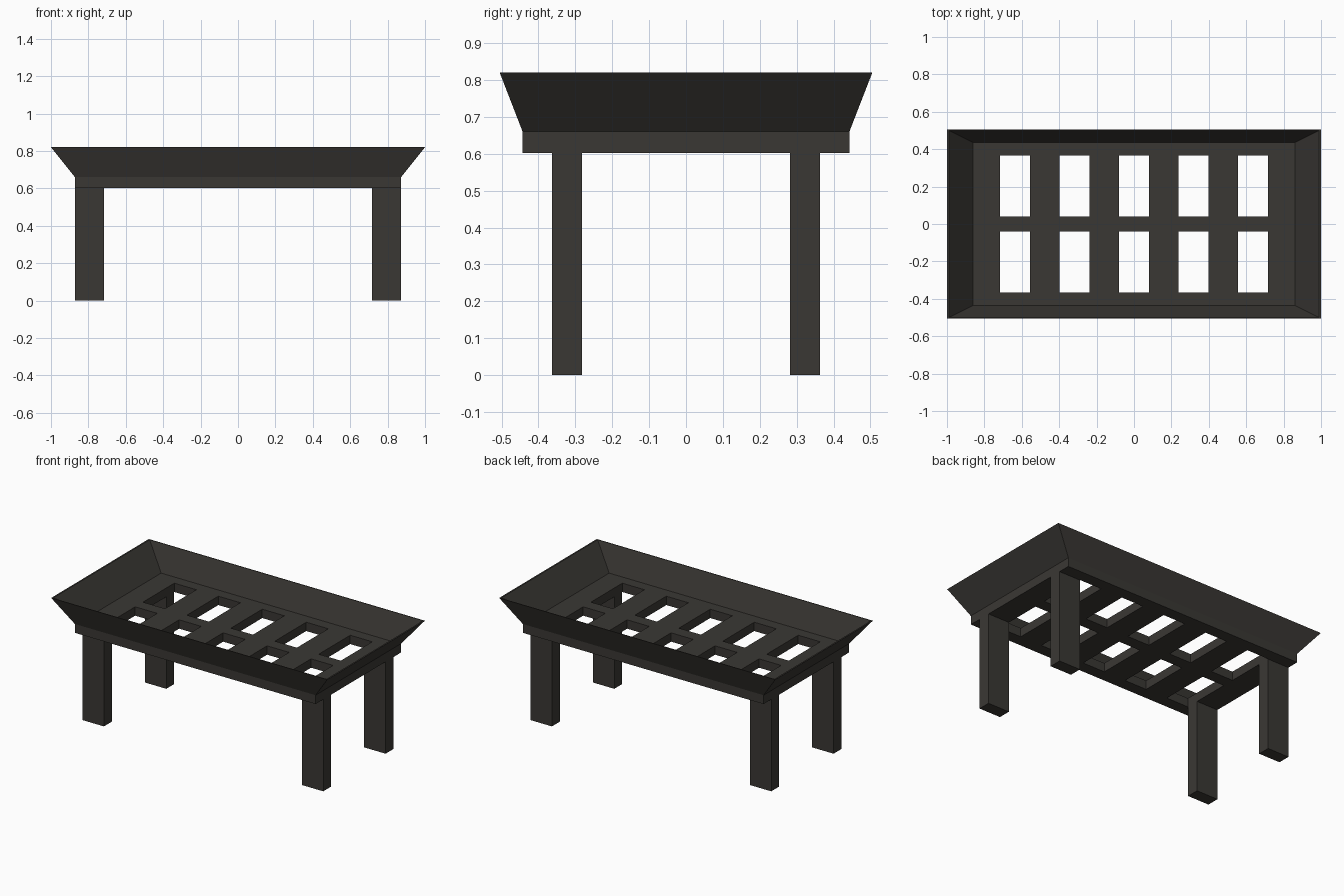
import bpy, bmesh

if "Cube" in bpy.data.objects:
    bpy.data.objects.remove(bpy.data.objects["Cube"])

mat = bpy.data.materials.new("dark_wood")
mat.diffuse_color = (0.042, 0.039, 0.034, 1)
mat.use_nodes = True
mat.node_tree.nodes["Principled BSDF"].inputs["Base Color"].default_value = mat.diffuse_color

Z_LEG, Z_DECK, Z_RIM = 0.602, 0.66, 0.82
DX, DY = 0.872, 0.443          # deck half sizes


def finish(bm, name):
    bmesh.ops.recalc_face_normals(bm, faces=bm.faces[:])
    mesh = bpy.data.meshes.new(name)
    bm.to_mesh(mesh)
    bm.free()
    mesh.materials.append(mat)
    obj = bpy.data.objects.new(name, mesh)
    bpy.context.collection.objects.link(obj)
    return obj


# Lattice deck: grid of cells with the openings left out, extruded to thickness
pitch, half = 0.3185, 0.08
xs = [-DX] + [i * pitch + s * half for i in range(-2, 3) for s in (-1, 1)] + [DX]
ys = [-DY, -0.365, -0.04, 0.04, 0.365, DY]
bm = bmesh.new()
grid = [[bm.verts.new((x, y, Z_LEG)) for y in ys] for x in xs]
for i in range(len(xs) - 1):
    for j in range(len(ys) - 1):
        if i % 2 and j % 2:
            continue
        bm.faces.new((grid[i][j], grid[i + 1][j], grid[i + 1][j + 1], grid[i][j + 1]))
ext = bmesh.ops.extrude_face_region(bm, geom=bm.faces[:], use_keep_orig=True)
top = [g for g in ext["geom"] if isinstance(g, bmesh.types.BMVert)]
bmesh.ops.translate(bm, verts=top, vec=(0, 0, Z_DECK - Z_LEG))
finish(bm, "lattice_deck")

# Flared rim: thin sloping walls made from four rectangular rings
rings = [(DX, DY, Z_DECK), (1.0, 0.505, Z_RIM),
         (0.99, 0.5, Z_RIM), (0.862, 0.436, Z_DECK)]
bm = bmesh.new()
loops = [[bm.verts.new((sx * x, sy * y, z))
          for sx, sy in ((-1, -1), (1, -1), (1, 1), (-1, 1))] for x, y, z in rings]
for r in range(4):
    a, b = loops[r], loops[(r + 1) % 4]
    for k in range(4):
        n = (k + 1) % 4
        bm.faces.new((a[k], a[n], b[n], b[k]))
finish(bm, "flared_rim")

# Four square-cut legs
for side, sx in (("left", -1), ("right", 1)):
    for end, sy in (("front", -1), ("back", 1)):
        bm = bmesh.new()
        bmesh.ops.create_cube(bm, size=1)
        bmesh.ops.scale(bm, verts=bm.verts[:], vec=(0.155, 0.081, Z_LEG))
        leg = finish(bm, f"{end}_{side}_leg")
        leg.location = (sx * (DX - 0.0775), sy * 0.3225, Z_LEG / 2)
